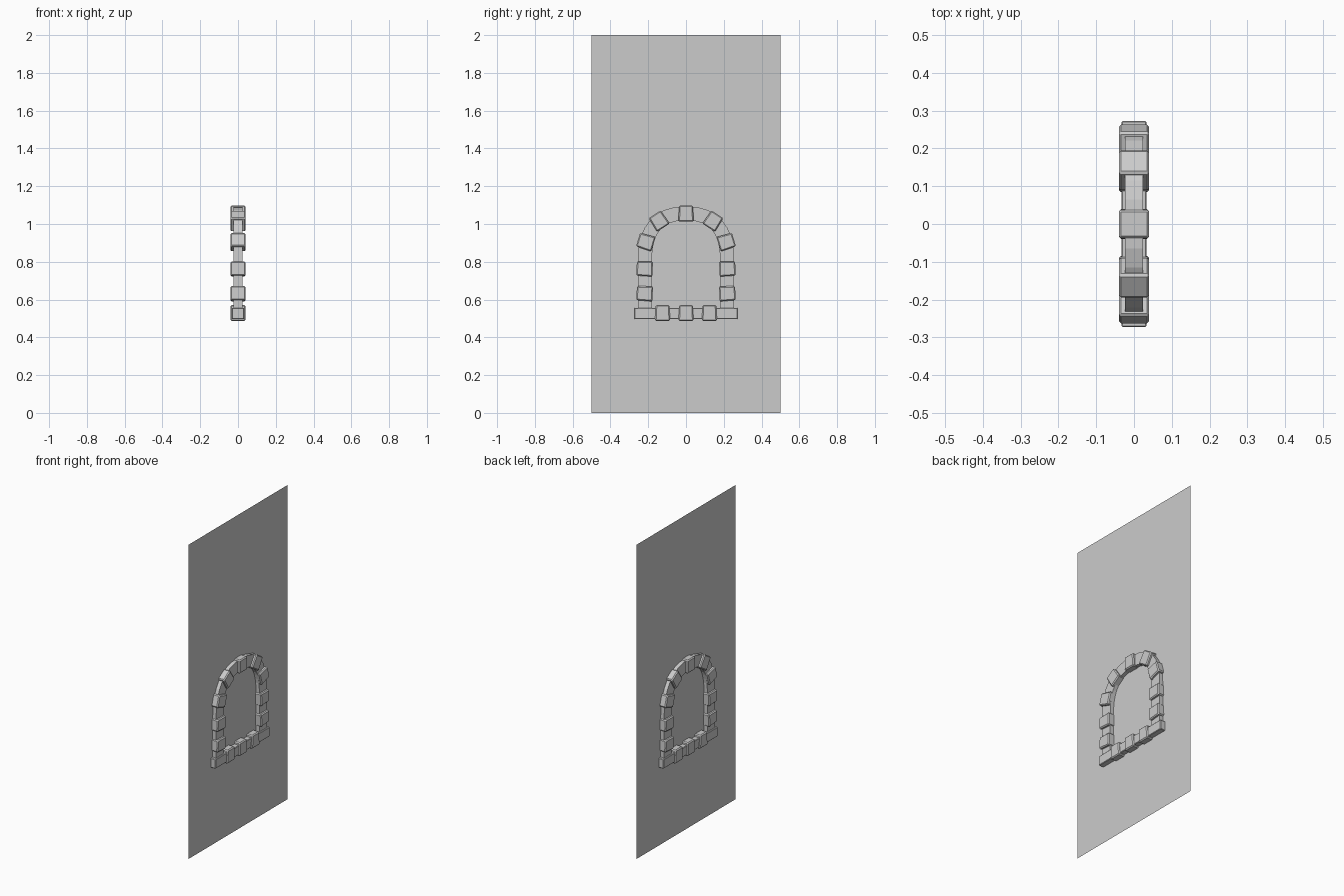
import bpy, bmesh, math
from mathutils import Vector, Matrix

if "Cube" in bpy.data.objects:
    bpy.data.objects.remove(bpy.data.objects["Cube"])

# Shared arch centreline in the y-z plane
HALF_W, SPRING_Z, RISE, BASE_Z = 0.218, 0.80, 0.255, 0.525


def finish(name, bm):
    bmesh.ops.recalc_face_normals(bm, faces=bm.faces)
    mesh = bpy.data.meshes.new(name)
    bm.to_mesh(mesh)
    bm.free()
    obj = bpy.data.objects.new(name, mesh)
    bpy.context.scene.collection.objects.link(obj)
    return obj


def arch_path(steps=16):
    pts = [(HALF_W, BASE_Z)]
    for i in range(steps + 1):
        t = math.pi * i / steps
        c, s = math.cos(t), math.sin(t)
        y = math.copysign(abs(c) ** 0.8, c) if abs(c) > 1e-6 else 0.0
        pts.append((HALF_W * y, SPRING_Z + RISE * max(s, 0.0) ** 0.8))
    pts.append((-HALF_W, BASE_Z))
    return pts


path = arch_path()

# Thin wall panel with the arched opening, as two mirrored halves
bm = bmesh.new()
half = [p for p in path if p[0] > -1e-6]
outline = [(0, 0), (0.5, 0), (0.5, 2), (0, 2)] + half[::-1] + [(0, BASE_Z)]
for side in (1, -1):
    loop = [bm.verts.new((0, side * y, z)) for y, z in outline]
    bm.faces.new(loop if side > 0 else loop[::-1])
bmesh.ops.triangulate(bm, faces=bm.faces[:])
bmesh.ops.remove_doubles(bm, verts=bm.verts[:], dist=1e-5)
finish("wall_panel", bm)

# Plain arch band swept along the centreline
bm = bmesh.new()
rings = []
for i, p in enumerate(path):
    a, b = path[max(i - 1, 0)], path[min(i + 1, len(path) - 1)]
    tangent = Vector((b[0] - a[0], b[1] - a[1])).normalized()
    normal = Vector((tangent.y, -tangent.x))
    rings.append([bm.verts.new((x, p[0] + normal.x * n, p[1] + normal.y * n))
                  for x, n in ((-0.024, -0.037), (0.024, -0.037),
                               (0.024, 0.037), (-0.024, 0.037))])
for r, s in zip(rings, rings[1:]):
    for k in range(4):
        bm.faces.new((r[k], r[(k + 1) % 4], s[(k + 1) % 4], s[k]))
bm.faces.new(rings[0])
bm.faces.new(rings[-1])
finish("arch_band", bm)


def stone(name, y, z, angle, size, taper=1.0, bevel=0.006):
    """Chamfered stone; local z points away from the opening."""
    bm = bmesh.new()
    bmesh.ops.create_cube(bm, size=1)
    for v in bm.verts:
        k = taper if v.co.z > 0 else 1.0
        v.co = Vector((v.co.x * size[0], v.co.y * size[1] * k, v.co.z * size[2]))
    bmesh.ops.bevel(bm, geom=bm.edges[:], offset=bevel, segments=1, affect='EDGES')
    bm.transform(Matrix.Translation((0, y, z)) @ Matrix.Rotation(-math.radians(angle), 4, 'X'))
    return finish(name, bm)


# Long sill
stone("sill", 0, 0.526, 0, (0.066, 0.546, 0.06), bevel=0.003)

# Stones around the arch: y, z, lean from vertical
BLOCK = (0.08, 0.08, 0.085)
stone("keystone", 0, 1.055, 0, BLOCK, 0.93)
for i, (y, z, lean) in enumerate([(0.143, 1.016, 33), (0.213, 0.905, 73),
                                  (0.219, 0.763, 88), (0.219, 0.632, 87)]):
    for side, label in ((1, "right"), (-1, "left")):
        stone(f"arch_stone_{label}_{i + 1}", side * y, z, side * lean, BLOCK, 0.93)

# Stones on the sill
for i, y in enumerate((-0.124, 0, 0.124)):
    stone(f"sill_stone_{i + 1}", y, 0.529, 0, BLOCK, 0.9)
